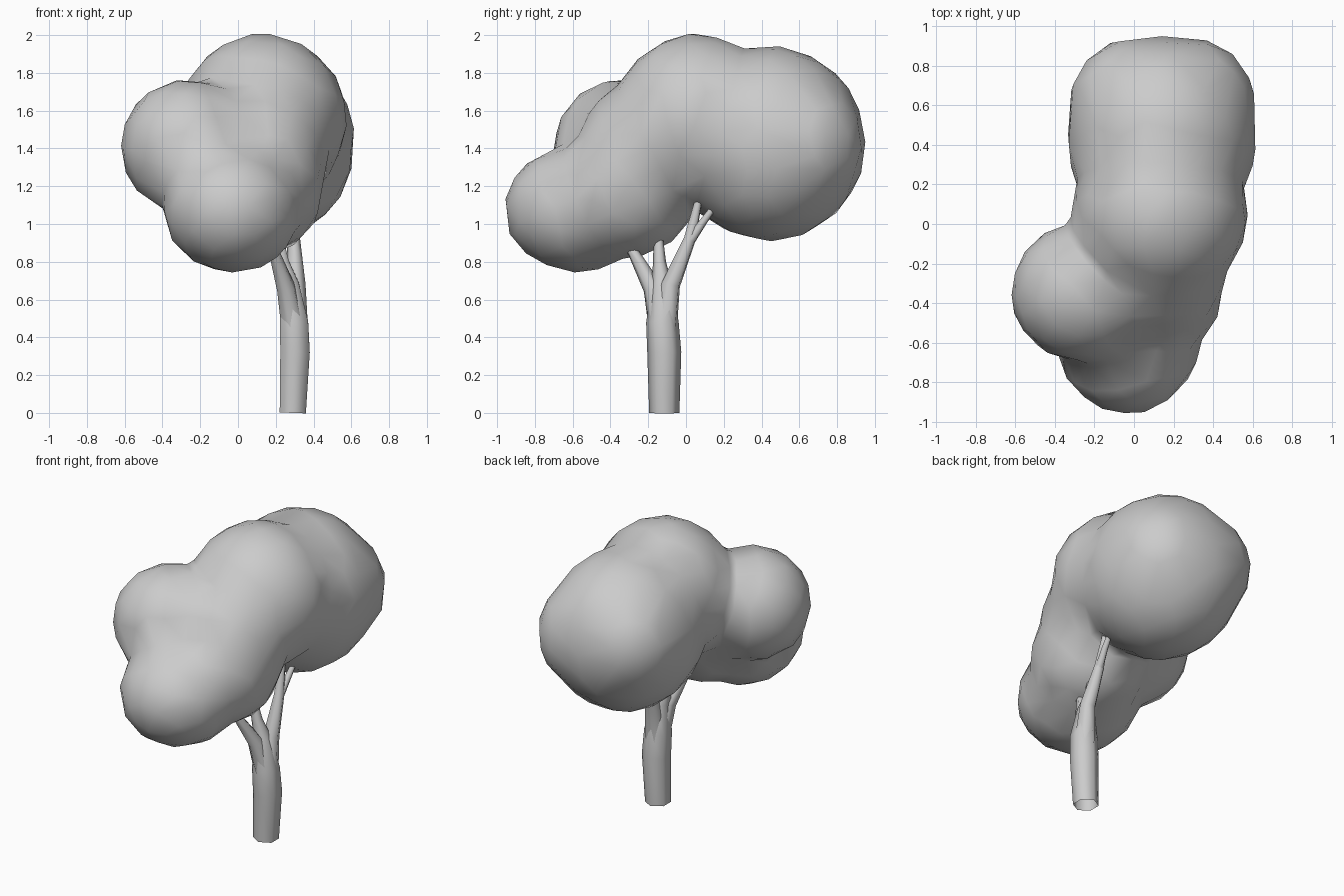
import bpy, bmesh
from mathutils import Matrix, Vector

cube = bpy.data.objects.get("Cube")
if cube:
    bpy.data.objects.remove(cube, do_unlink=True)

# One plain grey for the whole tree
grey = bpy.data.materials.new("plain_grey")
grey.use_nodes = True
grey.diffuse_color = (0.6, 0.6, 0.6, 1)
grey.node_tree.nodes["Principled BSDF"].inputs["Base Color"].default_value = grey.diffuse_color


def add_object(name, data):
    obj = bpy.data.objects.new(name, data)
    bpy.context.collection.objects.link(obj)
    obj.data.materials.append(grey)
    return obj


def bake(obj):
    """Replace an object by its evaluated, smooth shaded mesh."""
    graph = bpy.context.evaluated_depsgraph_get()
    mesh = bpy.data.meshes.new_from_object(obj.evaluated_get(graph))
    name = obj.name
    bpy.data.objects.remove(obj, do_unlink=True)
    mesh.polygons.foreach_set("use_smooth", [True] * len(mesh.polygons))
    mesh.materials.clear()
    return add_object(name, mesh)


# Foliage: overlapping lumps (centre, radii) fused into one low-poly skin
LUMPS = [
    ((0.14, 0.44, 1.425), (0.485, 0.515, 0.52)),  # back
    ((0.28, 0.60, 1.43), (0.34, 0.345, 0.36)),    # back left shoulder
    ((0.01, 0.60, 1.46), (0.34, 0.345, 0.36)),    # back right shoulder
    ((0.13, 0.05, 1.55), (0.45, 0.44, 0.46)),     # crown
    ((0.08, -0.20, 1.38), (0.40, 0.38, 0.39)),    # slope below the crown
    ((0.09, -0.31, 1.20), (0.37, 0.38, 0.38)),    # under the crown
    ((-0.03, -0.57, 1.08), (0.37, 0.395, 0.34)),  # front
    ((-0.265, -0.345, 1.41), (0.36, 0.355, 0.36)),  # right side
]
bm = bmesh.new()
for centre, radii in LUMPS:
    place = Matrix.Translation(centre) @ Matrix.Diagonal(Vector(radii)).to_4x4()
    bmesh.ops.create_icosphere(bm, subdivisions=3, radius=1.0, matrix=place)
leaf_mesh = bpy.data.meshes.new("foliage")
bm.to_mesh(leaf_mesh)
bm.free()
foliage = add_object("foliage", leaf_mesh)
fuse = foliage.modifiers.new("fuse", 'REMESH')
fuse.mode = 'VOXEL'
fuse.voxel_size = 0.035
soften = foliage.modifiers.new("soften", 'SMOOTH')
soften.factor = 0.5
soften.iterations = 10
simplify = foliage.modifiers.new("simplify", 'DECIMATE')
simplify.ratio = 0.04
bake(foliage)


# Trunk and branches: tapered six-sided tubes, each point is x, y, z, radius
def limb(name, points):
    curve = bpy.data.curves.new(name, 'CURVE')
    curve.dimensions = '3D'
    curve.bevel_depth = 1.0
    curve.bevel_resolution = 1
    spline = curve.splines.new('POLY')
    spline.points.add(len(points) - 1)
    for point, (x, y, z, r) in zip(spline.points, points):
        point.co = (x, y, z, 1)
        point.radius = r
    return bake(add_object(name, curve))


limb("trunk", [(0.29, -0.115, 0, 0.08), (0.302, -0.115, 0.32, 0.09),
               (0.297, -0.125, 0.48, 0.086), (0.275, -0.13, 0.68, 0.055),
               (0.24, -0.14, 0.8, 0.034), (0.205, -0.15, 0.98, 0.022)])
limb("front_branch", [(0.295, -0.13, 0.44, 0.068), (0.255, -0.175, 0.66, 0.052),
                      (0.185, -0.29, 0.87, 0.027), (0.155, -0.34, 0.97, 0.018)])
limb("back_branch", [(0.30, -0.115, 0.44, 0.072), (0.305, -0.08, 0.68, 0.053),
                     (0.295, 0.02, 0.92, 0.034), (0.285, 0.07, 1.14, 0.02)])
limb("back_twig", [(0.297, 0.015, 0.9, 0.028), (0.31, 0.09, 1.01, 0.022),
                   (0.32, 0.17, 1.12, 0.015)])
